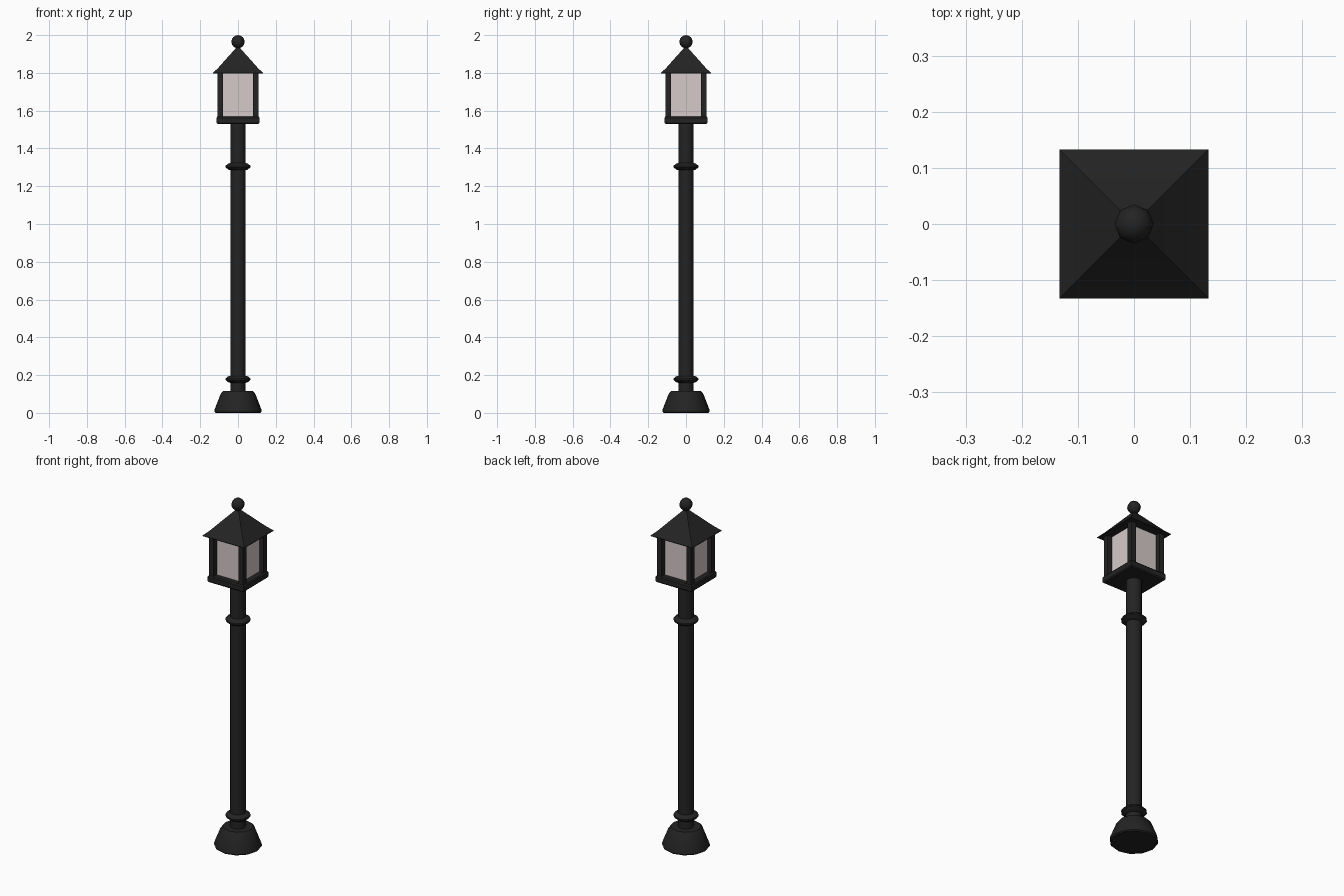
import bpy, bmesh, math

if "Cube" in bpy.data.objects:
    bpy.data.objects.remove(bpy.data.objects["Cube"])

def material(name, rgb):
    m = bpy.data.materials.new(name)
    m.diffuse_color = (*rgb, 1)
    m.use_nodes = True
    m.node_tree.nodes["Principled BSDF"].inputs["Base Color"].default_value = m.diffuse_color
    return m

BLACK = material("black_iron", (0.017, 0.017, 0.017))
GLASS = material("pale_glass", (0.68, 0.59, 0.59))

def finish(name, bm, mat, smooth=None):
    bmesh.ops.recalc_face_normals(bm, faces=bm.faces)
    me = bpy.data.meshes.new(name)
    bm.to_mesh(me)
    bm.free()
    ob = bpy.data.objects.new(name, me)
    bpy.context.collection.objects.link(ob)
    me.materials.append(mat)
    if smooth:
        bpy.ops.object.select_all(action='DESELECT')
        ob.select_set(True)
        bpy.context.view_layer.objects.active = ob
        bpy.ops.object.shade_smooth_by_angle(angle=math.radians(smooth))
    return ob

def lathe(name, profile, sides, mat, smooth=None, turn=0.0):
    """Stack rings of (radius, z) and cap both ends."""
    bm = bmesh.new()
    rings = []
    for r, z in profile:
        rings.append([bm.verts.new((r * math.cos(turn + 2 * math.pi * i / sides),
                                    r * math.sin(turn + 2 * math.pi * i / sides), z))
                      for i in range(sides)])
    for a, b in zip(rings, rings[1:]):
        for i in range(sides):
            j = (i + 1) % sides
            bm.faces.new((a[i], a[j], b[j], b[i]))
    bm.faces.new(rings[0])
    bm.faces.new(rings[-1])
    return finish(name, bm, mat, smooth)

def square(name, profile, mat, smooth=None):
    """Four sided stack given as (half width, z)."""
    return lathe(name, [(h * math.sqrt(2), z) for h, z in profile], 4, mat, smooth, math.pi / 4)

# foot and pole
lathe("base", [(0.119, 0), (0.125, 0.006), (0.124, 0.018), (0.092, 0.1),
               (0.08, 0.115)], 12, BLACK, 40)
lathe("pole", [(0.041, 0.1), (0.041, 1.54)], 12, BLACK, 40)

# collars on the pole
for name, z in (("lower_collar", 0.178), ("upper_collar", 1.304)):
    lathe(name, [(0.038, z - 0.019), (0.05, z - 0.017), (0.066, z - 0.004),
                 (0.066, z + 0.004), (0.05, z + 0.017), (0.038, z + 0.019)], 12, BLACK, 40)

# lantern floor, glass and corner posts
square("lantern_floor", [(0.109, 1.53), (0.114, 1.536), (0.114, 1.562), (0.109, 1.569)], BLACK)
square("glass", [(0.08, 1.565), (0.08, 1.805)], GLASS)
for sx, side in ((-1, "left"), (1, "right")):
    for sy, end in ((-1, "front"), (1, "back")):
        bm = bmesh.new()
        bmesh.ops.create_cube(bm, size=1)
        for v in bm.verts:
            v.co.x = sx * 0.0935 + v.co.x * 0.029
            v.co.y = sy * 0.0935 + v.co.y * 0.029
            v.co.z = 1.685 + v.co.z * 0.24
        finish(f"{end}_{side}_post", bm, BLACK)

# roof with slightly flared eaves
square("roof", [(0.133, 1.797), (0.133, 1.8), (0.107, 1.824), (0.008, 1.935)], BLACK, 30)

# ball finial
bm = bmesh.new()
bmesh.ops.create_uvsphere(bm, u_segments=8, v_segments=8, radius=0.035)
for v in bm.verts:
    v.co.z += 1.965
finish("finial", bm, BLACK, 50)
